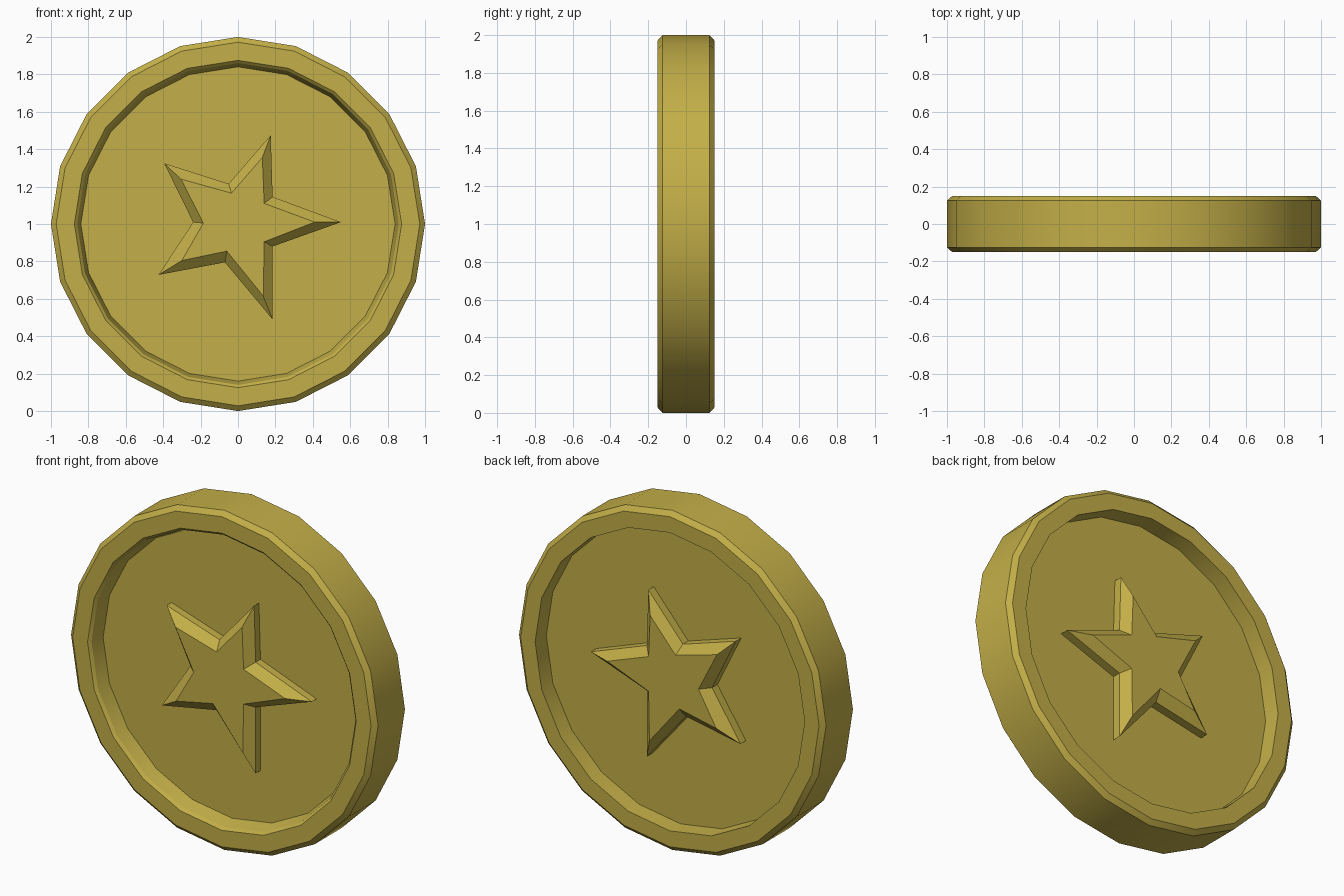
import bpy, bmesh, math

if "Cube" in bpy.data.objects:
    bpy.data.objects.remove(bpy.data.objects["Cube"])

gold = bpy.data.materials.new("gold")
gold.diffuse_color = (0.55, 0.43, 0.065, 1)
gold.use_nodes = True
gold.node_tree.nodes["Principled BSDF"].inputs["Base Color"].default_value = gold.diffuse_color


def loft(name, rings):
    """Skin a list of equal-length closed rings and cap both ends."""
    bm = bmesh.new()
    rows = [[bm.verts.new(p) for p in ring] for ring in rings]
    n = len(rows[0])
    for a, b in zip(rows, rows[1:]):
        for i in range(n):
            j = (i + 1) % n
            bm.faces.new((a[i], a[j], b[j], b[i]))
    bm.faces.new(rows[0])
    bm.faces.new(rows[-1])
    bmesh.ops.recalc_face_normals(bm, faces=bm.faces)
    mesh = bpy.data.meshes.new(name)
    bm.to_mesh(mesh)
    bm.free()
    mesh.materials.append(gold)
    obj = bpy.data.objects.new(name, mesh)
    bpy.context.collection.objects.link(obj)
    return obj


def circle(r, y, n=20):
    return [(r * math.cos(math.tau * i / n), y, 1 + r * math.sin(math.tau * i / n))
            for i in range(n)]


# Coin body: recessed front, bevelled rim, recessed back (radius, depth)
profile = [(0.84, -0.055), (0.86, -0.135), (0.875, -0.15), (0.972, -0.15),
           (1.0, -0.125), (1.0, 0.125), (0.972, 0.15), (0.878, 0.15), (0.875, 0.05)]
coin = loft("coin_body", [circle(r, y) for r, y in profile])
bpy.context.view_layer.objects.active = coin
coin.select_set(True)
bpy.ops.object.shade_smooth_by_angle(angle=math.radians(25))

# Raised stars: slightly irregular outline with upright walls and a chamfered top
outer = [(0.55, 1.01), (0.185, 1.145), (0.175, 1.475), (-0.05, 1.215), (-0.395, 1.325),
         (-0.24, 1.01), (-0.425, 0.728), (-0.07, 0.795), (0.185, 0.49), (0.185, 0.88)]
inner = [(0.41, 1.01), (0.14, 1.11), (0.13, 1.355), (-0.035, 1.165), (-0.305, 1.24),
         (-0.185, 1.005), (-0.3, 0.805), (-0.06, 0.855), (0.135, 0.615), (0.14, 0.905)]
for name, s in (("front_star", -1), ("back_star", 1)):
    loft(name, [[(x, s * y, z) for x, z in pts]
                for pts, y in ((outer, 0.03), (outer, 0.10), (inner, 0.148))])
